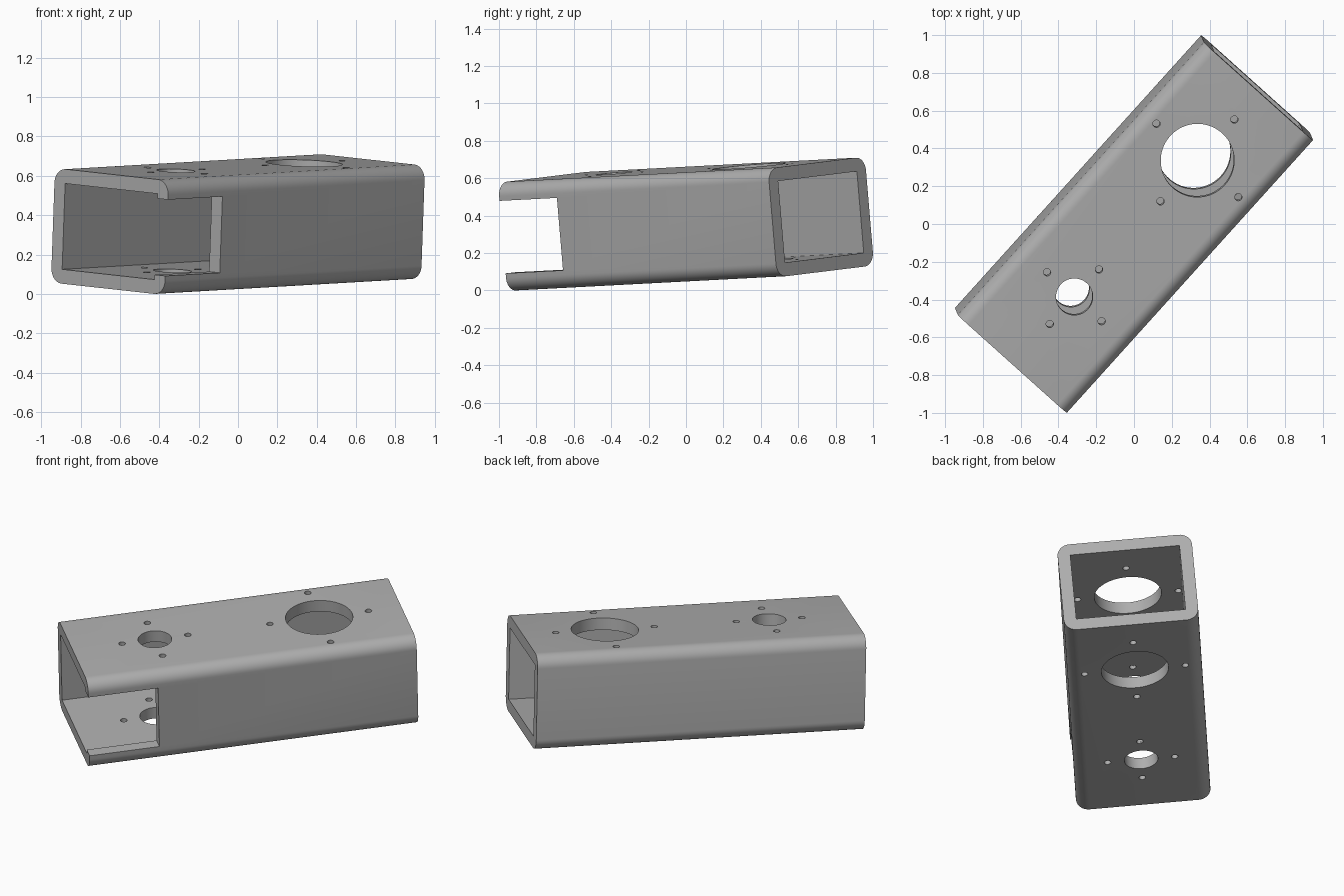
import bpy, bmesh, math
from mathutils import Matrix, Vector

if "Cube" in bpy.data.objects:
    bpy.data.objects.remove(bpy.data.objects["Cube"], do_unlink=True)

U = 0.1946                                  # one design unit
LENGTH, WIDTH, HEIGHT, WALL = 10 * U, 4 * U, 3 * U, 0.375 * U

steel = bpy.data.materials.new("grey steel")
steel.use_nodes = True
grey = (0.42, 0.42, 0.42, 1)
steel.diffuse_color = grey
steel.node_tree.nodes["Principled BSDF"].inputs["Base Color"].default_value = grey


def add_object(name, bm):
    mesh = bpy.data.meshes.new(name)
    bmesh.ops.recalc_face_normals(bm, faces=bm.faces)
    bm.to_mesh(mesh)
    bm.free()
    obj = bpy.data.objects.new(name, mesh)
    bpy.context.collection.objects.link(obj)
    mesh.materials.append(steel)
    return obj


def box(name, size, centre=(0, 0, 0)):
    bm = bmesh.new()
    bmesh.ops.create_cube(bm, size=1, matrix=Matrix.Translation(centre) @ Matrix.Diagonal((*size, 1)))
    return add_object(name, bm)


def drill(name, x, y, radius, sides):
    bm = bmesh.new()
    bmesh.ops.create_cone(bm, cap_ends=True, segments=sides, radius1=radius, radius2=radius,
                          depth=HEIGHT * 2, matrix=Matrix.Translation((x, y, 0)))
    return add_object(name, bm)


# Solid bar with its four long edges rounded
tube = box("box_tube", (WIDTH, LENGTH, HEIGHT))
bm = bmesh.new()
bm.from_mesh(tube.data)
long_edges = [e for e in bm.edges if abs(e.verts[0].co.y - e.verts[1].co.y) > U]
bmesh.ops.bevel(bm, geom=long_edges, offset=WALL, segments=10, profile=0.5, affect="EDGES")
bm.to_mesh(tube.data)
bm.free()

# Hollow bore and the notch in the side wall
notch = 2.125 * U
cutters = [
    box("bore_cutter", (WIDTH - 2 * WALL, LENGTH * 1.2, HEIGHT - 2 * WALL)),
    box("notch_cutter", (4 * WALL, notch * 2, 2 * U), (WIDTH / 2, -LENGTH / 2, 0)),
]

# Large and small through holes, each with four bolt holes around it
for label, y, radius, bolt_circle in (("large", 2.5, 1, 1.5), ("small", -2.5, 0.5, 1)):
    cutters.append(drill(label + "_hole_cutter", 0, y * U, radius * U, 64))
    for i in range(4):
        a = i * math.pi / 2
        cutters.append(drill(label + "_bolt_cutter", bolt_circle * U * math.cos(a),
                             (y + bolt_circle * math.sin(a)) * U, 0.1 * U, 24))

for cutter in cutters:
    cutter.hide_render = True
    cut = tube.modifiers.new(cutter.name, "BOOLEAN")
    cut.operation, cut.solver, cut.object = "DIFFERENCE", "EXACT", cutter

# Apply the cuts and remove the cutters
bpy.context.view_layer.update()
result = bpy.data.meshes.new_from_object(tube.evaluated_get(bpy.context.evaluated_depsgraph_get()))
tube.modifiers.clear()
tube.data = result
for cutter in cutters:
    bpy.data.objects.remove(cutter, do_unlink=True)

# Tilt the tube and rest it on the ground
along = Vector((0.670, 0.742, 0.039)).normalized()
across = Vector((0.742, -0.666, -0.082))
across = (across - along * across.dot(along)).normalized()
up = across.cross(along)
result.transform(Matrix((across, along, up)).transposed().to_4x4())
result.transform(Matrix.Translation((0, 0, -min(v.co.z for v in result.vertices))))

bpy.ops.object.select_all(action="DESELECT")
tube.select_set(True)
bpy.context.view_layer.objects.active = tube
bpy.ops.object.shade_smooth_by_angle(angle=math.radians(30))
